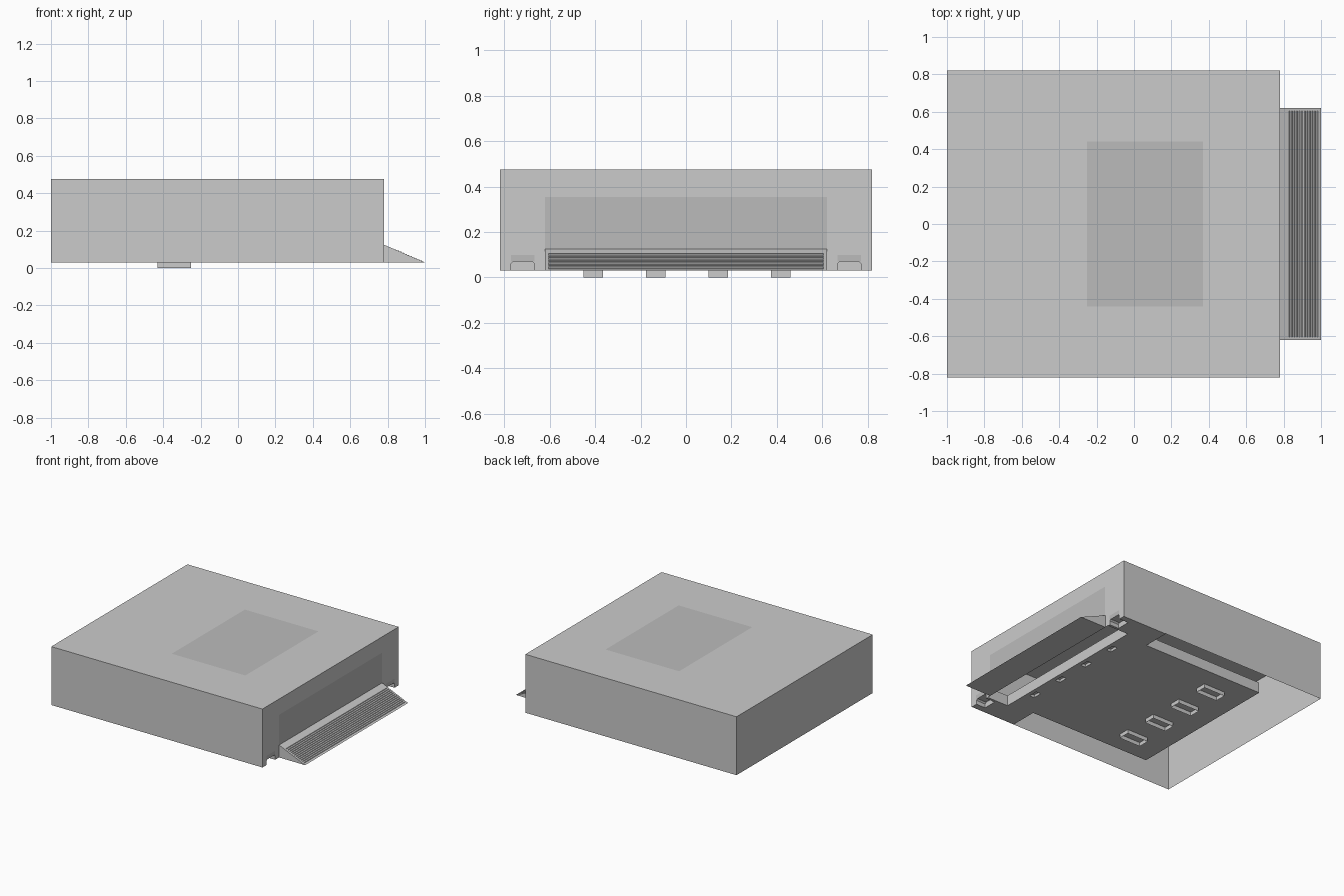
import bpy, bmesh
from mathutils import Vector

if "Cube" in bpy.data.objects:
    bpy.data.objects.remove(bpy.data.objects["Cube"])

Z0, Z1 = 0.03, 0.475          # underside and top of the cover
XB, XF, W = -1.0, 0.78, 0.82  # back, front, half width


def make(name, faces, close=False):
    """Object from a list of polygons (each a list of points)."""
    bm = bmesh.new()
    for f in faces:
        bm.faces.new([bm.verts.new(p) for p in f])
    bmesh.ops.remove_doubles(bm, verts=bm.verts, dist=1e-5)
    if close:
        bmesh.ops.recalc_face_normals(bm, faces=bm.faces)
    me = bpy.data.meshes.new(name)
    bm.to_mesh(me)
    bm.free()
    ob = bpy.data.objects.new(name, me)
    bpy.context.collection.objects.link(ob)
    return ob


def prism(name, outline, vec):
    """Closed solid: outline polygon swept along vec."""
    a = [Vector(p) for p in outline]
    b = [p + Vector(vec) for p in a]
    n = len(a)
    sides = [[a[i], a[(i + 1) % n], b[(i + 1) % n], b[i]] for i in range(n)]
    return make(name, [a, b] + sides, True)


def box(name, x0, x1, y0, y1, z0, z1):
    return prism(name, [(x0, y0, z0), (x1, y0, z0), (x1, y1, z0), (x0, y1, z0)],
                 (0, 0, z1 - z0))


def cut(target, cutter):
    m = target.modifiers.new(cutter.name, 'BOOLEAN')
    m.operation = 'DIFFERENCE'
    m.solver = 'EXACT'
    m.object = cutter
    cutter.hide_render = True
    cutter.hide_viewport = True


# small chamfered notch outline, shared by cover and tray (right-hand side)
notch = [(0.77, Z0), (0.77, 0.06), (0.76, 0.07), (0.677, 0.07), (0.667, 0.06), (0.667, Z0)]

# thin cover, open underneath, front wall notched at both lower corners
front = ([(W, Z0)] + notch + [(-y, z) for y, z in reversed(notch)]
         + [(-W, Z0), (-W, Z1), (W, Z1)])
cover = [
    [(XF, y, z) for y, z in reversed(front)],
    [(XB, W, Z0), (XB, -W, Z0), (XB, -W, Z1), (XB, W, Z1)],
    [(XB, -W, Z0), (XF, -W, Z0), (XF, -W, Z1), (XB, -W, Z1)],
    [(XF, W, Z0), (XB, W, Z0), (XB, W, Z1), (XF, W, Z1)],
    [(XB, -W, Z1), (XF, -W, Z1), (XF, W, Z1), (XB, W, Z1)],
]
make("cover", cover)

# T-shaped base tray with a wide slot behind the ramp
half = [(-0.62, 0.61), (0.40, 0.61), (0.40, 0.818), (0.778, 0.818), (0.778, 0.648), (0.60, 0.648)]
outline = half + [(x, -y) for x, y in reversed(half)]
tray = prism("base_tray", [(x, y, Z0) for x, y in outline], (0, 0, 0.08))

for i, s in enumerate((1, -1)):
    # pockets behind the cover notches
    c = [(0.70, s * y, z if z > Z0 else Z0 - 0.02) for y, z in notch]
    cut(tray, prism(f"notch_cutter_{i}", c, (0.15, 0, 0)))

# four hollow feet at the back and four small sockets at the front
for i, y in enumerate((-0.408, -0.133, 0.142, 0.418)):
    r = [(-0.43, y - 0.043), (-0.25, y - 0.043), (-0.25, y + 0.043), (-0.43, y + 0.043)]
    make(f"foot_{i}", [[(*r[k], 0), (*r[(k + 1) % 4], 0), (*r[(k + 1) % 4], Z0), (*r[k], Z0)]
                       for k in range(4)])
    cut(tray, box(f"socket_cutter_{i}", 0.53, 0.57, y - 0.035, y + 0.035, 0.0, 0.05))

# entrance ramp
RY, RH = 0.62, 0.125
prism("ramp", [(XF, -RY, Z0), (1.0, -RY, Z0), (XF, -RY, RH)], (0, 2 * RY, 0))

# shallow grip ribs across the slope
slope = (RH - Z0) / (1.0 - XF)
for i in range(12):
    x = 0.83 + i * 0.0138
    z = RH - (x - XF) * slope
    prism(f"ramp_rib_{i}", [(x - 0.004, -0.605, z), (x + 0.004, -0.605, z - 0.004),
                            (x + 0.001, -0.605, z + 0.003)], (0, 1.21, 0))

# slightly darker flat panels on the top and front
mat = bpy.data.materials.new("panel_grey")
mat.diffuse_color = (0.5, 0.5, 0.5, 1)
mat.use_nodes = True
mat.node_tree.nodes["Principled BSDF"].inputs["Base Color"].default_value = mat.diffuse_color
panels = [make("top_panel", [[(-0.25, -0.44, Z1 + 0.001), (0.37, -0.44, Z1 + 0.001),
                              (0.37, 0.44, Z1 + 0.001), (-0.25, 0.44, Z1 + 0.001)]])]
for name, y0, y1, z0, z1 in (("front_panel", -0.62, 0.62, RH, 0.355),
                             ("notch_panel_0", 0.667, 0.77, 0.07, 0.10),
                             ("notch_panel_1", -0.77, -0.667, 0.07, 0.10)):
    x = XF + 0.001
    panels.append(make(name, [[(x, y0, z0), (x, y1, z0), (x, y1, z1), (x, y0, z1)]]))
for p in panels:
    p.data.materials.append(mat)
